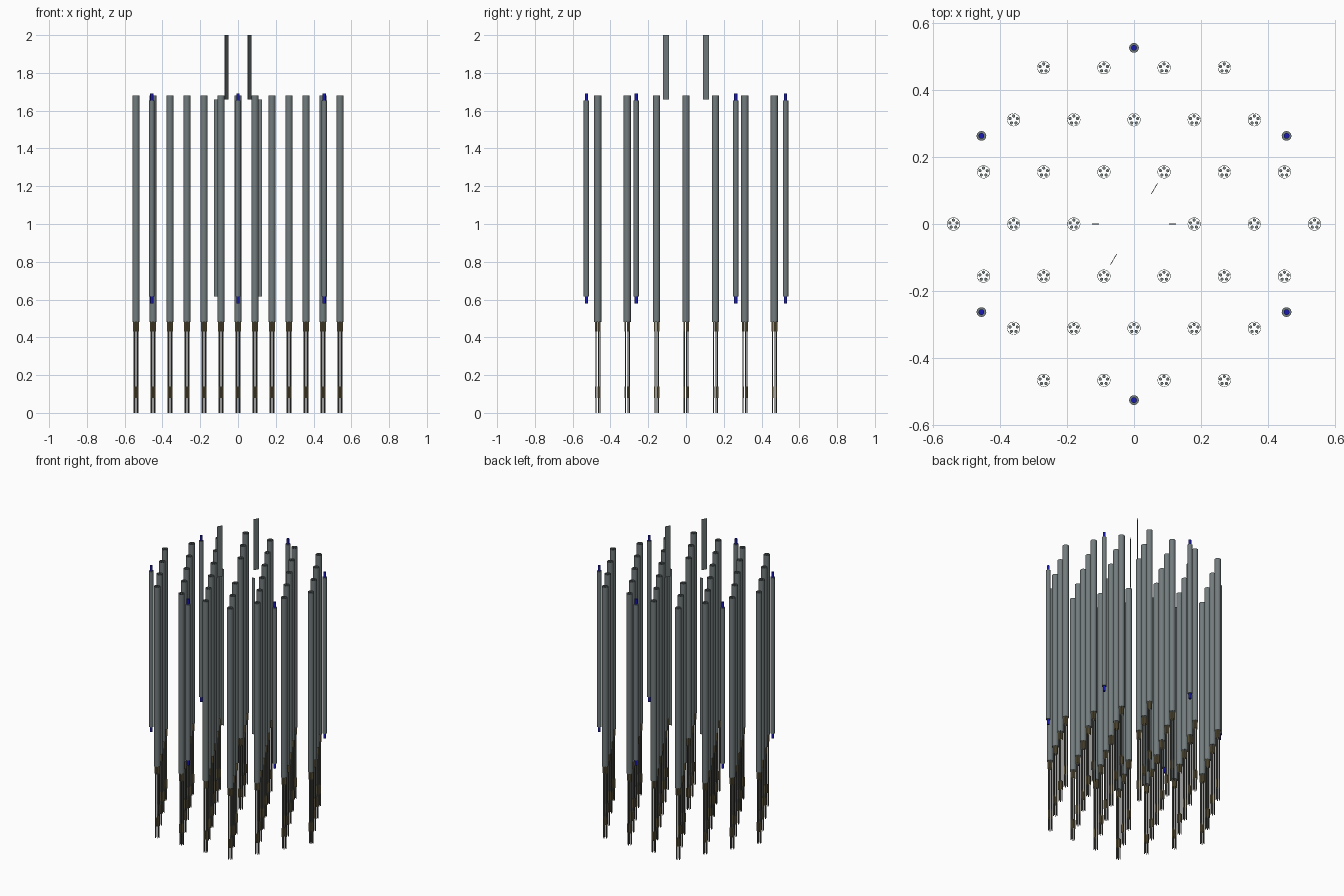
import bpy, bmesh, math
from mathutils import Matrix

if "Cube" in bpy.data.objects:
    bpy.data.objects.remove(bpy.data.objects["Cube"])


def material(name, rgb):
    m = bpy.data.materials.new(name)
    m.diffuse_color = (*rgb, 1)
    m.use_nodes = True
    m.node_tree.nodes["Principled BSDF"].inputs["Base Color"].default_value = m.diffuse_color
    return m


STEEL = material("steel", (0.17, 0.2, 0.205))
DARK = material("dark_steel", (0.13, 0.13, 0.12))
TAN = material("ceramic", (0.30, 0.24, 0.12))
BLUE = material("blue", (0.01, 0.01, 0.45))


def cylinder(bm, x, y, r, z0, z1, n=12):
    bmesh.ops.create_cone(bm, cap_ends=True, segments=n, radius1=r, radius2=r, depth=z1 - z0,
                          matrix=Matrix.Translation((x, y, (z0 + z1) / 2)))


def tube(bm, r_out, r_in, z0, z1, n=24):
    # Sweep a rectangular wall section around the axis
    section = [(r_out, z0), (r_out, z1), (r_in, z1), (r_in, z0)]
    rings = [[bm.verts.new((r * math.cos(2 * math.pi * i / n), r * math.sin(2 * math.pi * i / n), z))
              for r, z in section] for i in range(n)]
    for i in range(n):
        a, b = rings[i], rings[(i + 1) % n]
        for j in range(4):
            k = (j + 1) % 4
            bm.faces.new((a[j], b[j], b[k], a[k]))


def make_mesh(name, build, mat):
    bm = bmesh.new()
    build(bm)
    bmesh.ops.recalc_face_normals(bm, faces=bm.faces)
    for f in bm.faces:
        f.smooth = True
    me = bpy.data.meshes.new(name)
    bm.to_mesh(me)
    bm.free()
    me.set_sharp_from_angle(angle=math.radians(40))
    me.materials.append(mat)
    return me


def place(me, x=0, y=0, rot=0):
    ob = bpy.data.objects.new(me.name, me)
    ob.location = (x, y, 0)
    ob.rotation_euler.z = rot
    bpy.context.collection.objects.link(ob)


def bundle(r, z0, z1, n=12):
    # Five parallel pins inside each channel
    def build(bm):
        for i in range(5):
            a = math.radians(90 + 72 * i)
            cylinder(bm, 0.0115 * math.cos(a), 0.0115 * math.sin(a), r, z0, z1, n)
    return build


# Hexagonal array of channels, with the centre left empty
channel_parts = [
    make_mesh("channel_tube", lambda bm: tube(bm, 0.0195, 0.0182, 0.48, 1.68), STEEL),
    make_mesh("inner_pins", bundle(0.0047, 0.48, 1.68), STEEL),
    make_mesh("pin_collars", bundle(0.0047, 0.43, 0.48), TAN),
    make_mesh("pin_leads", bundle(0.0027, 0.0, 0.43, 10), DARK),
    make_mesh("lead_sleeves", bundle(0.0037, 0.08, 0.14, 10), TAN),
]
PITCH = 0.18
for row in range(-3, 4):
    count = 7 - abs(row)
    for i in range(count):
        x = (i - (count - 1) / 2) * PITCH
        y = row * PITCH * math.sqrt(3) / 2
        if abs(x) + abs(y) > 0.01:
            for part in channel_parts:
                place(part, x, y)

# Outer rods with blue ends
rod = make_mesh("outer_rod", lambda bm: cylinder(bm, 0, 0, 0.0145, 0.615, 1.655, 20), STEEL)


def rod_ends(bm):
    cylinder(bm, 0, 0, 0.0085, 0.58, 0.615, 16)
    cylinder(bm, 0, 0, 0.0085, 1.655, 1.69, 16)


ends = make_mesh("rod_ends", rod_ends, BLUE)
for k in range(6):
    a = math.radians(30 + 60 * k)
    place(rod, 0.527 * math.cos(a), 0.527 * math.sin(a))
    place(ends, 0.527 * math.cos(a), 0.527 * math.sin(a))


# Thin radial blades around the empty centre: two low, two raised
def blade(name, r0, r1, z0, z1):
    def build(bm):
        bmesh.ops.create_cube(bm, size=1, matrix=Matrix.Translation(((r0 + r1) / 2, 0, (z0 + z1) / 2))
                              @ Matrix.Diagonal((r1 - r0, 0.002, z1 - z0, 1)))
    return make_mesh(name, build, STEEL)


low = blade("low_blade", 0.104, 0.126, 0.615, 1.66)
high = blade("raised_blade", 0.104, 0.141, 1.66, 2.0)
for half in (0, math.pi):
    place(low, rot=half)
    place(high, rot=half + math.radians(60))
